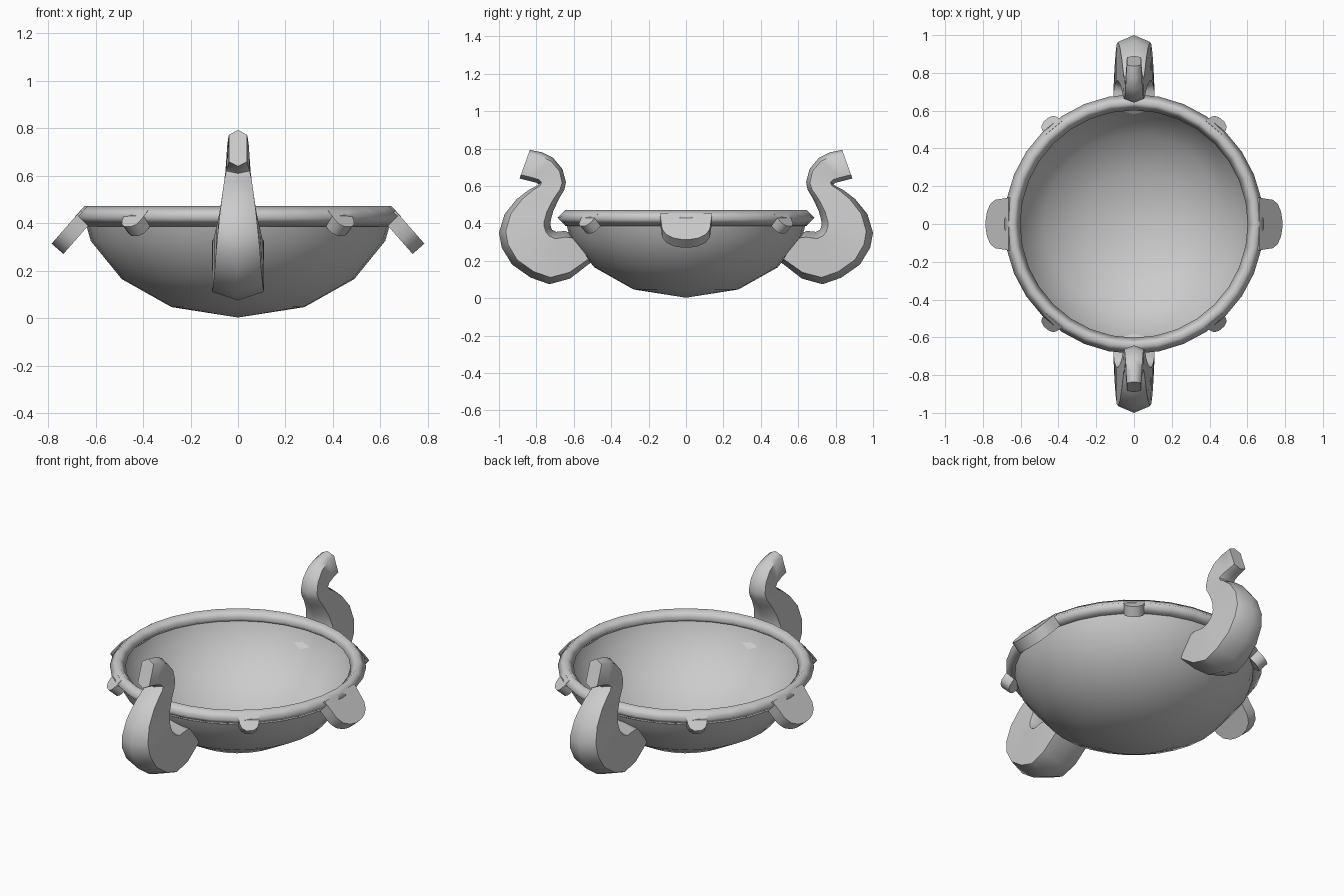
import bpy, math
from mathutils import Vector

if "Cube" in bpy.data.objects:
    bpy.data.objects.remove(bpy.data.objects["Cube"])


def make(name, verts, faces, angle=60):
    me = bpy.data.meshes.new(name)
    me.from_pydata([tuple(v) for v in verts], [], faces)
    ob = bpy.data.objects.new(name, me)
    bpy.context.collection.objects.link(ob)
    bpy.ops.object.select_all(action='DESELECT')
    bpy.context.view_layer.objects.active = ob
    ob.select_set(True)
    bpy.ops.object.mode_set(mode='EDIT')
    bpy.ops.mesh.select_all(action='SELECT')
    bpy.ops.mesh.remove_doubles(threshold=0.0005)
    bpy.ops.mesh.normals_make_consistent(inside=False)
    bpy.ops.object.mode_set(mode='OBJECT')
    bpy.ops.object.shade_smooth_by_angle(angle=math.radians(angle))
    return ob


def lathe(name, prof, closed, angle, n=32):
    verts, faces, m = [], [], len(prof)
    for i in range(n):
        a = 2 * math.pi * i / n
        verts += [(r * math.cos(a), r * math.sin(a), z) for r, z in prof]
    for i in range(n):
        p, q = i * m, (i + 1) % n * m
        for j in range(m if closed else m - 1):
            k = (j + 1) % m
            faces.append((p + j, q + j, q + k, p + k))
    return make(name, verts, faces, angle)


# thin bowl shell: outside up, then inside down
lathe("bowl", [(0, 0.003), (0.28, 0.047), (0.49, 0.165), (0.62, 0.325), (0.65, 0.43),
               (0.63, 0.43), (0.603, 0.335), (0.475, 0.18), (0.27, 0.066), (0, 0.022)],
      False, 60)
# diamond-section rim, smooth shaded
lathe("rim", [(0.645, 0.473), (0.687, 0.43), (0.645, 0.387), (0.602, 0.43)], True, 120)

# S-shaped handles: (inner y, inner z, outer y, outer z, half width)
stations = [
    (0.60, 0.34, 0.51, 0.19, 0.110), (0.645, 0.36, 0.62, 0.105, 0.110),
    (0.695, 0.355, 0.73, 0.075, 0.108), (0.715, 0.365, 0.83, 0.11, 0.104),
    (0.722, 0.38, 0.93, 0.18, 0.098), (0.725, 0.40, 0.985, 0.27, 0.092),
    (0.722, 0.42, 1.0, 0.35, 0.085), (0.71, 0.465, 0.97, 0.45, 0.075),
    (0.68, 0.53, 0.905, 0.53, 0.065), (0.65, 0.58, 0.84, 0.58, 0.058),
    (0.642, 0.62, 0.80, 0.60, 0.053), (0.66, 0.69, 0.788, 0.61, 0.049),
    (0.71, 0.75, 0.80, 0.618, 0.045), (0.77, 0.78, 0.84, 0.628, 0.041),
    (0.835, 0.793, 0.89, 0.64, 0.038)]


def handle(name, side):
    verts, faces = [], []
    for iy, iz, oy, oz, w in stations:
        a, b = Vector((0, iy, iz)), Vector((0, oy, oz))
        for x, t in ((0, 0), (w, 0.13), (w, 0.87), (0, 1), (-w, 0.87), (-w, 0.13)):
            p = a.lerp(b, t)
            verts.append((x, side * p.y, p.z))
    n = len(stations)
    for i in range(n - 1):
        for j in range(6):
            k = (j + 1) % 6
            faces.append((i * 6 + j, i * 6 + k, i * 6 + 6 + k, i * 6 + 6 + j))
    faces += [tuple(range(6)), tuple(range(n * 6 - 6, n * 6))]
    make(name, verts, faces, 62)


handle("front_handle", -1)
handle("back_handle", 1)


# sloping rounded lugs hanging off the rim
def lug(name, angle, outline, thick):
    loop = outline + [(s, -w) for s, w in reversed(outline)]
    n, ca, sa = len(loop), math.cos(angle), math.sin(angle)
    verts = []
    for d in (0, thick):
        for s, w in loop:
            r, z = 0.65 + 0.66 * s - 0.75 * d, 0.468 - 0.75 * s - 0.66 * d
            verts.append((r * ca - w * sa, r * sa + w * ca, z))
    faces = [tuple(range(n)), tuple(range(n, 2 * n))]
    faces += [(i, (i + 1) % n, n + (i + 1) % n, n + i) for i in range(n)]
    make(name, verts, faces, 50)


big = [(0.02, 0.14), (0.08, 0.133), (0.13, 0.128), (0.17, 0.105), (0.195, 0.065), (0.205, 0.02)]
small = [(0.02, 0.06), (0.07, 0.052), (0.095, 0.042), (0.11, 0.018)]
lug("right_lug", 0, big, 0.066)
lug("left_lug", math.pi, big, 0.066)
for i, deg in enumerate((50, 130, 230, 310)):
    lug(f"small_lug_{i + 1}", math.radians(deg), small, 0.06)
